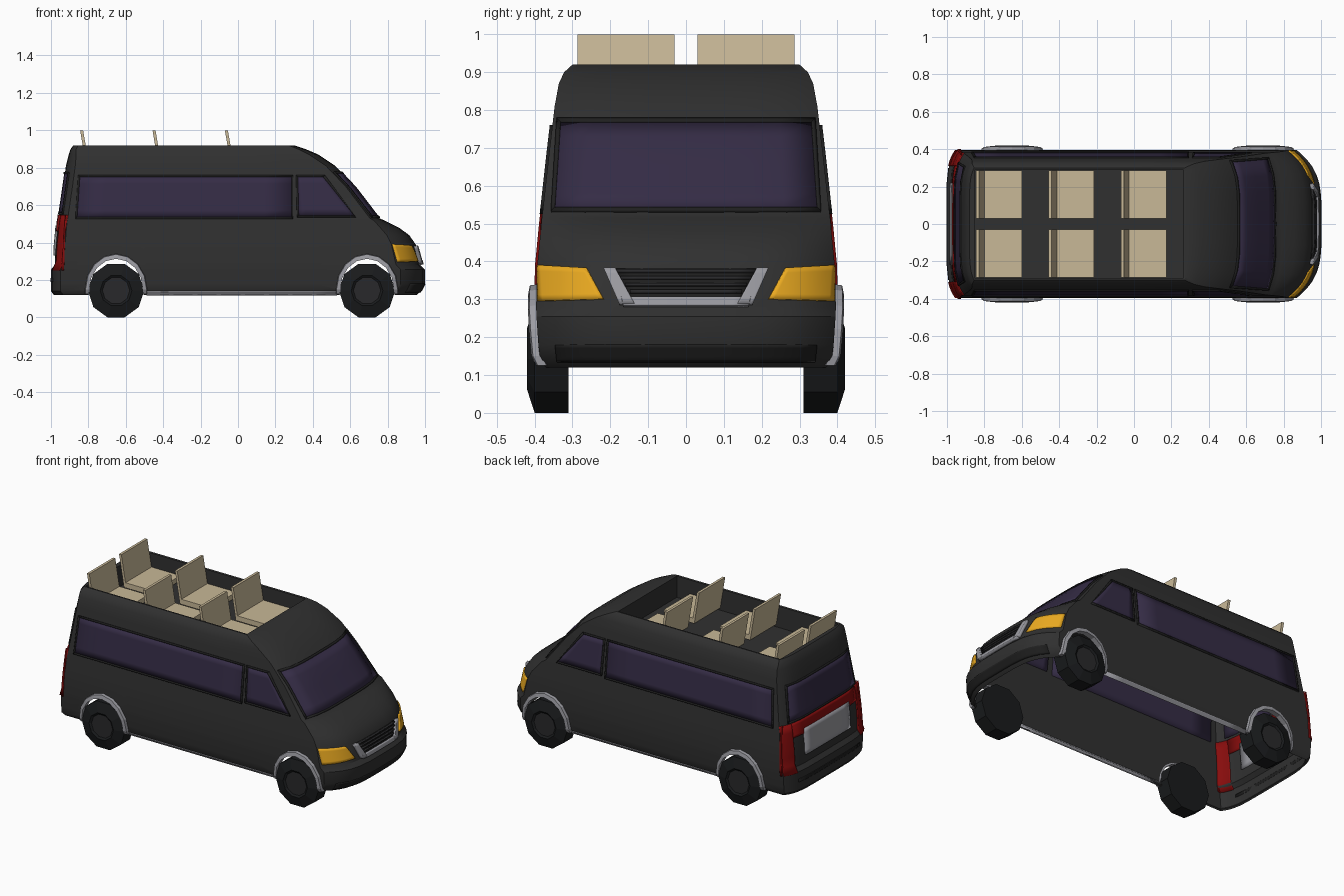
import bpy, bmesh, math
from mathutils import Vector

if "Cube" in bpy.data.objects:
    bpy.data.objects.remove(bpy.data.objects["Cube"])


def mat(name, *rgb):
    m = bpy.data.materials.new(name)
    m.diffuse_color = (*rgb, 1)
    m.use_nodes = True
    m.node_tree.nodes["Principled BSDF"].inputs["Base Color"].default_value = m.diffuse_color
    return m


PAINT = mat("paint", .03, .03, .03)
GLASS = mat("glass", .035, .025, .06)
TRIM = mat("trim", .33, .33, .36)
BLACK = mat("black", .014, .014, .014)
TYRE = mat("tyre", .01, .011, .012)
HUB = mat("hub", .022, .022, .024)
AMBER = mat("amber", .82, .4, .015)
RED = mat("red", .25, .004, .004)
SEAT = mat("seat_fabric", .58, .48, .31)

# horizontal body slices: z, nose x, tail x, half width, nose bow, tail bow
SLICES = [
    (.12, .955, -.985, .370, .12, .05), (.14, .98, -1, .385, .13, .05),
    (.18, 1.0, -1, .390, .13, .05), (.255, 1.0, -1, .395, .13, .05),
    (.28, .975, -.98, .396, .13, .05), (.39, .95, -.975, .393, .13, .05),
    (.44, .915, -.97, .388, .12, .05), (.48, .86, -.967, .384, .10, .05),
    (.515, .79, -.963, .381, .06, .05), (.53, .755, -.96, .379, .05, .05),
    (.70, .625, -.935, .360, .05, .05), (.81, .52, -.92, .347, .05, .05),
    (.87, .43, -.905, .336, .05, .04), (.90, .36, -.895, .322, .04, .03),
    (.92, .30, -.88, .300, .03, .025)]


def at(z):
    for a, b in zip(SLICES, SLICES[1:]):
        if z <= b[0]:
            t = max(0, (z - a[0]) / (b[0] - a[0]))
            return [p + (q - p) * t for p, q in zip(a, b)][1:]
    return SLICES[-1][1:]


# surface maps from flat drawing coordinates onto the body
def nose(y, z):
    xf, _, w, bow, _ = at(z)
    return Vector((xf - bow * min(1, abs(y / w)) ** 4, y, z))


def tail(y, z):
    _, xr, w, _, rb = at(z)
    return Vector((xr + rb * min(1, abs(y / w)) ** 6, y, z))


def side(s):
    return lambda x, z: Vector((x, s * at(z)[2], z))


def make(name, bm, m):
    me = bpy.data.meshes.new(name)
    bm.to_mesh(me)
    bm.free()
    ob = bpy.data.objects.new(name, me)
    bpy.context.collection.objects.link(ob)
    me.materials.append(m)
    return ob


def box(name, lo, hi, m, lean=0):
    bm = bmesh.new()
    bmesh.ops.create_cube(bm, size=1)
    for v in bm.verts:
        up = v.co.z + .5
        v.co = Vector([l + (h - l) * (c + .5) for l, h, c in zip(lo, hi, v.co)])
        v.co.x += lean * up
    return make(name, bm, m)


def panel(name, quad, fmap, out, m, proud=.004, deep=.016, n=8, k=6):
    """Curved plate on the body; quad = bottom a, bottom b, top b, top a."""
    a, b, c, d = [Vector(q) for q in quad]
    bm = bmesh.new()
    g = [[bm.verts.new(fmap(*a.lerp(b, i / n).lerp(d.lerp(c, i / n), j / k)))
          for i in range(n + 1)] for j in range(k + 1)]
    for j in range(k):
        for i in range(n):
            bm.faces.new((g[j][i], g[j][i + 1], g[j + 1][i + 1], g[j + 1][i]))
    bm.normal_update()
    if sum(f.normal.dot(Vector(out)) for f in bm.faces) < 0:
        bmesh.ops.reverse_faces(bm, faces=bm.faces[:])
    ob = make(name, bm, m)
    mod = ob.modifiers.new("thickness", 'SOLIDIFY')
    mod.thickness = proud + deep
    mod.offset = (proud - deep) / (proud + deep)
    return ob


def window(name, quad, fmap, out):
    panel(name, quad, fmap, out, GLASS)
    q = [Vector(p) for p in quad]
    mid = sum(q, Vector((0, 0))) / 4
    big = [p + Vector((math.copysign(.01, (p - mid).x), math.copysign(.01, (p - mid).y))) for p in q]
    for i in range(4):
        j = (i + 1) % 4
        panel(name + "_frame", (big[i], big[j], q[j], q[i]), fmap, out, BLACK, .007, .005, 8, 1)


# body shell with sunken seating tub in the roof, open underneath
US = (0, .3, .55, .7, .8, .88, .94, .98, 1)


def ring(z, xf, xr, w, bow, rb):
    half = [(xf - bow * u ** 4, w * u) for u in US]
    x0, x1 = xf - bow, xr + rb
    half += [(x0 + (x1 - x0) * t, w) for t in (.25, .5, .75)]
    half += [(xr + rb * u ** 6, w * u) for u in reversed(US)]
    return [(x, y, z) for x, y in half] + [(x, -y, z) for x, y in half[-2:0:-1]]


rings = [ring(*s) for s in SLICES]
for z in (.918, .785):
    rings.append([(min(.265, max(-.853, x)), min(.288, max(-.288, y)), z) for x, y, _ in rings[len(SLICES) - 1]])
bm = bmesh.new()
vs = [[bm.verts.new(p) for p in r] for r in rings]
for a, b in zip(vs, vs[1:]):
    for i in range(len(a)):
        j = (i + 1) % len(a)
        bm.faces.new((a[i], a[j], b[j], b[i]))
bm.faces.new(vs[-1])
bmesh.ops.remove_doubles(bm, verts=bm.verts[:], dist=.0005)
bmesh.ops.recalc_face_normals(bm, faces=bm.faces[:])
if max(bm.faces, key=lambda f: f.calc_center_median().x).normal.x < 0:
    bmesh.ops.reverse_faces(bm, faces=bm.faces[:])
body = make("body_shell", bm, PAINT)
sol = body.modifiers.new("thickness", 'SOLIDIFY')
sol.thickness, sol.offset = .01, -1

# wheel arch openings
AXLES = ((.69, "front"), (-.652, "rear"))
for x, tag in AXLES:
    bpy.ops.mesh.primitive_cylinder_add(vertices=20, radius=1, depth=1.4, location=(x, 0, .15), rotation=(math.pi / 2, 0, 0))
    cut = bpy.context.object
    cut.name = tag + "_arch_cutter"
    cut.scale = (.15, .17, 1)
    cut.hide_render = True
    cut.display_type = 'WIRE'
    mod = body.modifiers.new("arch", 'BOOLEAN')
    mod.operation, mod.object, mod.solver = 'DIFFERENCE', cut, 'EXACT'
bpy.context.view_layer.objects.active = body
for mod in list(body.modifiers):
    bpy.ops.object.modifier_apply(modifier=mod.name)
for ob in [o for o in bpy.data.objects if o.name.endswith("cutter")]:
    bpy.data.objects.remove(ob)


def wheel(name, x, s):
    bm = bmesh.new()
    prof = [(.0, .31), (.15, .31), (.15, .40), (.085, .42), (.073, .412)]
    loops = []
    for r, y in prof[1:]:
        loops.append([bm.verts.new((x + r * math.sin((i + .5) * math.pi / 5), s * y,
                                    .143 - r * math.cos((i + .5) * math.pi / 5))) for i in range(10)])
    for a, b in zip(loops, loops[1:]):
        for i in range(10):
            bm.faces.new((a[i], a[(i + 1) % 10], b[(i + 1) % 10], b[i]))
    bm.faces.new(loops[0])
    hub = bm.faces.new(loops[-1])
    hub.material_index = 1
    bmesh.ops.recalc_face_normals(bm, faces=bm.faces[:])
    make(name, bm, TYRE).data.materials.append(HUB)


def arch(name, x, s):
    bm = bmesh.new()
    rows = []
    for i in range(-1, 10):
        t = math.pi * min(8, max(0, i)) / 8
        c, h = math.cos(t), math.sin(t)
        leg = -.025 if i in (-1, 9) else 0
        row = []
        for rx, rz, proud in ((.167, .19, -.005), (.163, .187, .018), (.143, .163, .022), (.143, .163, -.012)):
            z = .15 + rz * h + leg
            row.append(bm.verts.new((x + rx * c, s * (at(z)[2] + proud), z)))
        rows.append(row)
    for a, b in zip(rows, rows[1:]):
        for i in range(4):
            bm.faces.new((a[i], a[(i + 1) % 4], b[(i + 1) % 4], b[i]))
    bm.faces.new(rows[0])
    bm.faces.new(rows[-1])
    bmesh.ops.recalc_face_normals(bm, faces=bm.faces[:])
    make(name, bm, TRIM)


# parts repeated on both sides
for s, tag in ((-1, "right"), (1, "left")):
    f, out = side(s), (0, s, 0)
    window(tag + "_long_window", ((-.86, .535), (.285, .535), (.285, .75), (-.845, .75)), f, out)
    window(tag + "_cab_window", ((.325, .545), (.62, .545), (.455, .75), (.32, .75)), f, out)
    panel(tag + "_sill", ((-.49, .12), (.53, .12), (.53, .14), (-.49, .14)), f, out, TRIM, .004, .014)
    for x, end in AXLES:
        wheel(f"{end}_{tag}_wheel", x, s)
        arch(f"{end}_{tag}_arch_trim", x, s)
    panel(tag + "_headlight", ((s * .217, .30), (s * .388, .295), (s * .39, .39), (s * .262, .382)),
          nose, (1, s, 0), AMBER, .007, .014, 12)
    panel(tag + "_tail_light", ((s * .31, .25), (s * .393, .25), (s * .378, .545), (s * .31, .545)),
          tail, (-1, 0, 0), RED, .006, .014, 10)
    panel(tag + "_tail_light_side", ((-.945, .25), (-.93, .25), (-.92, .545), (-.925, .545)), f, out, RED, .006, .014)
    panel(tag + "_grille_bar", ((s * .135, .285), (s * .175, .285), (s * .215, .38), (s * .185, .38)),
          nose, (1, 0, 0), TRIM, .018, .01)

# windscreen, grille and front bumper
window("windscreen", ((-.345, .54), (.345, .54), (.33, .765), (-.33, .765)), nose, (1, 0, .5))
panel("grille_back", ((-.15, .29), (.15, .29), (.19, .38), (-.19, .38)), nose, (1, 0, 0), BLACK)
panel("grille_base", ((-.165, .28), (.165, .28), (.17, .303), (-.17, .303)), nose, (1, 0, 0), TRIM, .018, .01)
for i in range(4):
    z, w = .315 + i * .018, .148 + i * .012
    panel("grille_slat", ((-w, z), (w, z), (w, z + .008), (-w, z + .008)), nose, (1, 0, 0), HUB, .012, .004, 8, 1)
panel("front_intake", ((-.34, .135), (.34, .135), (.345, .18), (-.345, .18)), nose, (1, 0, 0), BLACK, .003, .01, 16)

# rear end
window("rear_window", ((-.32, .56), (.32, .56), (.30, .765), (-.30, .765)), tail, (-1, 0, 0))
panel("rear_light_band", ((-.31, .46), (.31, .46), (.31, .545), (-.31, .545)), tail, (-1, 0, 0), RED, .006, .014)
panel("rear_plate_panel", ((-.22, .33), (.22, .33), (.22, .49), (-.22, .49)), tail, (-1, 0, 0), TRIM, .01, .018)
panel("rear_bumper_slot", ((-.3, .19), (.3, .19), (.3, .21), (-.3, .21)), tail, (-1, 0, 0), BLACK, .003, .01)

# three rows of paired seats
for i in range(3):
    x = -.81 + i * .387
    for y in (-.287, .03):
        box("seat_cushion", (x, y, .80), (x + .21, y + .257, .832), SEAT)
        box("seat_back", (x, y, .80), (x + .016, y + .257, 1.0), SEAT, -.034)

# smooth the curved bodywork, keep wheels, trim and seats faceted
bpy.ops.object.select_all(action='DESELECT')
for ob in bpy.data.objects:
    if not any(k in ob.name for k in ("wheel", "seat", "arch")):
        ob.select_set(True)
bpy.context.view_layer.objects.active = body
bpy.ops.object.shade_smooth_by_angle(angle=math.radians(30))
